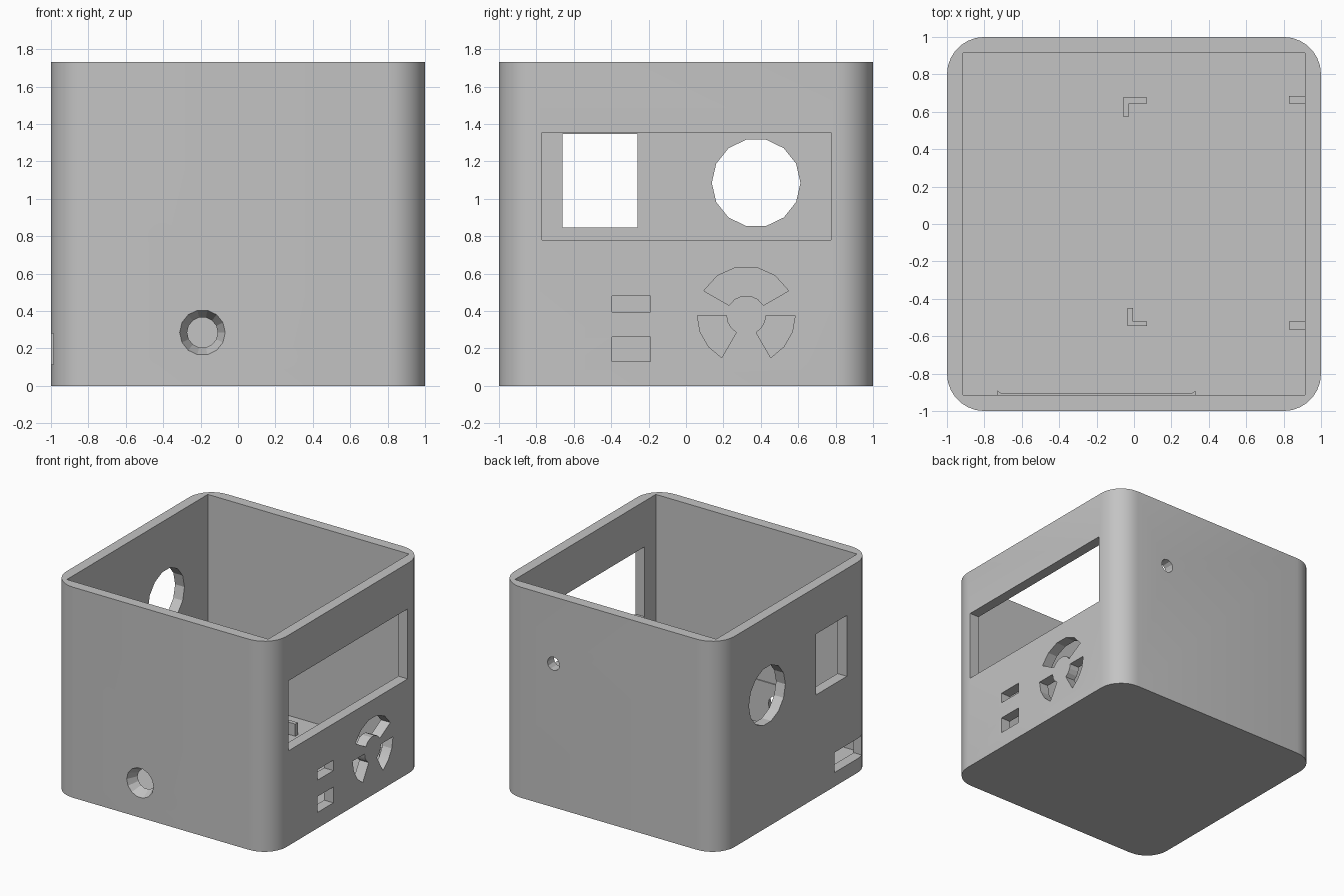
import bpy, bmesh, math
from mathutils import Vector

if "Cube" in bpy.data.objects:
    bpy.data.objects.remove(bpy.data.objects["Cube"])

grey = bpy.data.materials.new("light grey plastic")
grey.use_nodes = True
COLOUR = (0.55, 0.55, 0.55, 1)
grey.diffuse_color = COLOUR
grey.node_tree.nodes["Principled BSDF"].inputs["Base Color"].default_value = COLOUR

HEIGHT, INNER, FLOOR = 1.73, 0.915, 0.11


def prism(name, profile, axis, start, end, end_profile=None):
    """Extrude a 2D profile along an axis; the profile uses the other two axes in order."""
    bm = bmesh.new()

    def ring(points, d):
        verts = []
        for p in points:
            co = list(p)
            co.insert("xyz".index(axis), d)
            verts.append(bm.verts.new(Vector(co)))
        return verts

    a, b = ring(profile, start), ring(end_profile or profile, end)
    bm.faces.new(a)
    bm.faces.new(b)
    for i in range(len(a)):
        j = (i + 1) % len(a)
        bm.faces.new((a[i], a[j], b[j], b[i]))
    bmesh.ops.recalc_face_normals(bm, faces=bm.faces)
    mesh = bpy.data.meshes.new(name)
    bm.to_mesh(mesh)
    bm.free()
    mesh.materials.append(grey)
    obj = bpy.data.objects.new(name, mesh)
    bpy.context.collection.objects.link(obj)
    return obj


def rect(u0, u1, v0, v1):
    return [(u0, v0), (u1, v0), (u1, v1), (u0, v1)]


def arc(cu, cv, r, a0, a1, steps):
    angles = [math.radians(a0 + (a1 - a0) * i / steps) for i in range(steps + 1)]
    return [(cu + r * math.cos(t), cv + r * math.sin(t)) for t in angles]


def circle(cu, cv, r, sides):
    return arc(cu, cv, r, 0, 360, sides)[:-1]


def sector(cu, cv, r0, r1, a0, a1, steps):
    return arc(cu, cv, r1, a0, a1, steps) + arc(cu, cv, r0, a1, a0, steps)


# Case body with rounded upright corners
outline = []
for k, (sx, sy) in enumerate([(1, 1), (-1, 1), (-1, -1), (1, -1)]):
    outline += arc(sx * 0.8, sy * 0.8, 0.2, 90 * k, 90 * k + 90, 7)
case = prism("case", outline, "z", 0, HEIGHT)

# Openings: cavity, then holes through each wall
cutters = [prism("cavity", rect(-INNER, INNER, -INNER, INNER), "z", FLOOR, 2)]
fan_y, fan_z = 0.322, 0.377
left_wall = {
    "display_window": rect(-0.77, 0.775, 0.78, 1.355),
    "upper_slot": rect(-0.395, -0.19, 0.395, 0.48),
    "lower_slot": rect(-0.395, -0.19, 0.13, 0.26),
    "top_vent": sector(fan_y, fan_z, 0.106, 0.262, 30, 150, 5),
    "rear_vent": sector(fan_y, fan_z, 0.106, 0.262, 300, 360, 3),
    "front_vent": sector(fan_y, fan_z, 0.106, 0.262, 180, 240, 3),
}
right_wall = {
    "square_port": rect(-0.66, -0.26, 0.845, 1.345),
    "round_port": circle(0.375, 1.085, 0.237, 14),
    "corner_port": rect(-0.87, -0.5, 0.115, 0.28),
}
for name, shape in left_wall.items():
    cutters.append(prism(name, shape, "x", 0.87, 1.1))
for name, shape in right_wall.items():
    cutters.append(prism(name, shape, "x", -1.1, -0.87))
cutters.append(prism("back_hole", circle(0.505, 1.18, 0.055, 12), "y", 0.87, 1.1))
cutters.append(prism("tapered_hole", circle(-0.19, 0.285, 0.122, 14), "y", -1.0005,
                     -0.9, circle(-0.19, 0.285, 0.075, 14)))

bpy.context.view_layer.objects.active = case
for cutter in cutters:
    mod = case.modifiers.new(cutter.name, "BOOLEAN")
    mod.operation, mod.solver, mod.object = "DIFFERENCE", "EXACT", cutter
    bpy.ops.object.modifier_apply(modifier=mod.name)
    bpy.data.objects.remove(cutter)

# Smooth rounded corners, crisp edges elsewhere
bpy.ops.object.select_all(action="DESELECT")
case.select_set(True)
bpy.ops.object.shade_smooth_by_angle(angle=math.radians(20))

# Board supports standing on the floor
TOP = 0.21
rear_l = [(-0.06, 0.575), (-0.027, 0.575), (-0.027, 0.643), (0.07, 0.643), (0.07, 0.677), (-0.06, 0.677)]
front_l = [(-0.035, -0.545), (0.07, -0.545), (0.07, -0.52), (-0.005, -0.52), (-0.005, -0.45), (-0.035, -0.45)]
supports = {
    "rear_corner_support": rear_l,
    "front_corner_support": front_l,
    "rear_wall_support": rect(0.83, INNER + 0.01, 0.645, 0.685),
    "front_wall_support": rect(0.83, INNER + 0.01, -0.565, -0.52),
}
for name, shape in supports.items():
    prism(name, shape, "z", FLOOR - 0.01, TOP)

# Small wedge clips and rail on the inside of the front wall
for name, x, side in (("right_clip", -0.73, 1), ("left_clip", 0.33, -1)):
    prism(name, [(x, -0.92), (x + side * 0.04, -0.92), (x, -0.89)], "z", 0.43, 0.46)
prism("clip_rail", rect(-0.73, 0.33, -0.92, -0.907), "z", 0.43, 0.46)
